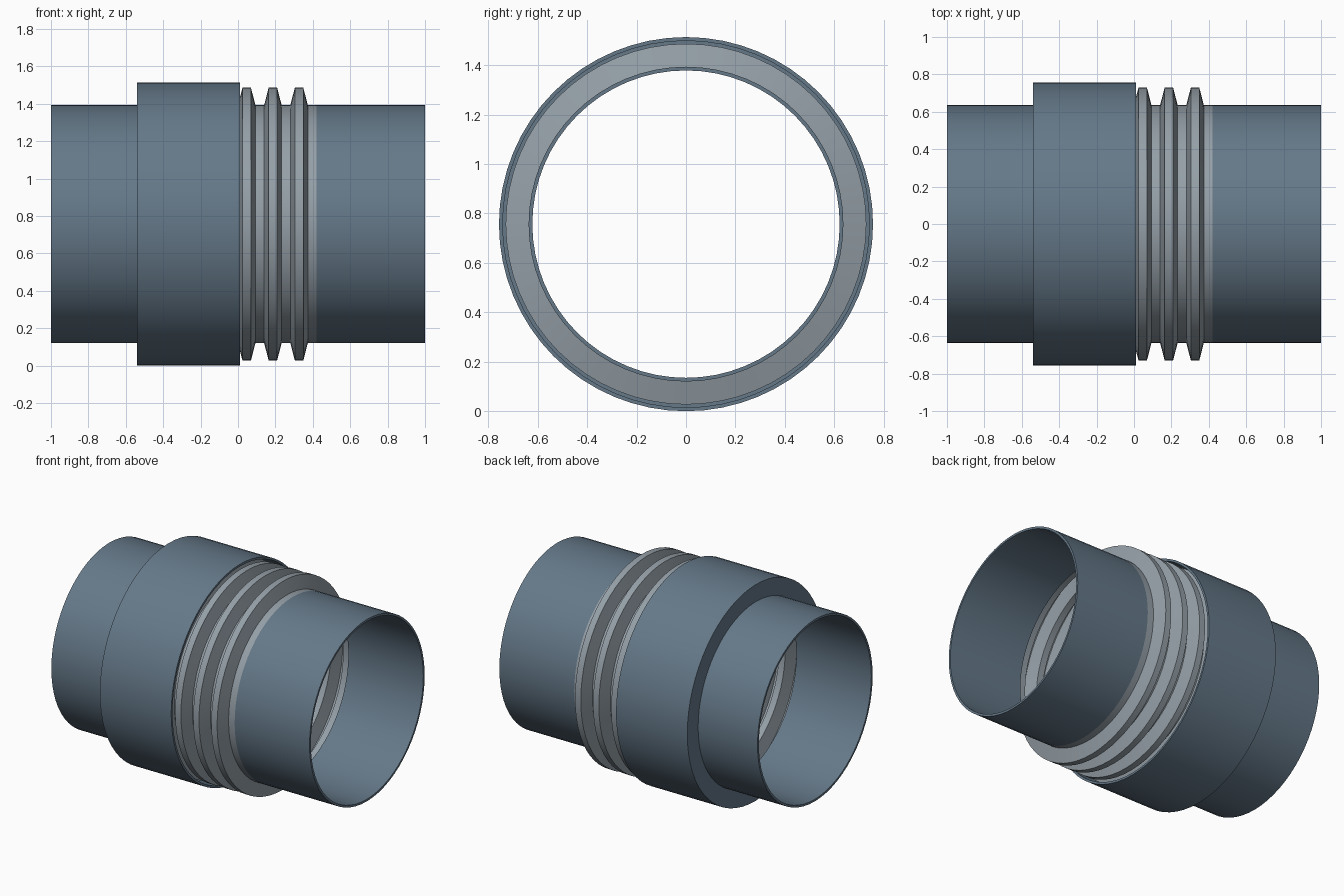
import bpy, bmesh, math

if "Cube" in bpy.data.objects:
    bpy.data.objects.remove(bpy.data.objects["Cube"])

SIDES = 64
AXIS_Z = 0.757


def material(name, color):
    m = bpy.data.materials.new(name)
    m.diffuse_color = color
    m.use_nodes = True
    m.node_tree.nodes["Principled BSDF"].inputs["Base Color"].default_value = m.diffuse_color
    return m


def lathe(name, profile, mat):
    """Spin a closed (x, radius) profile around the horizontal axis."""
    bm = bmesh.new()
    rings = []
    for i in range(SIDES):
        a = 2 * math.pi * i / SIDES
        rings.append([bm.verts.new((x, r * math.sin(a), AXIS_Z + r * math.cos(a)))
                      for x, r in profile])
    n = len(profile)
    for i in range(SIDES):
        a, b = rings[i], rings[(i + 1) % SIDES]
        for j in range(n):
            k = (j + 1) % n
            bm.faces.new((a[j], a[k], b[k], b[j]))
    bmesh.ops.recalc_face_normals(bm, faces=bm.faces)
    mesh = bpy.data.meshes.new(name)
    bm.to_mesh(mesh)
    bm.free()
    ob = bpy.data.objects.new(name, mesh)
    bpy.context.collection.objects.link(ob)
    mesh.materials.append(mat)
    bpy.ops.object.select_all(action='DESELECT')
    ob.select_set(True)
    bpy.context.view_layer.objects.active = ob
    bpy.ops.object.shade_smooth_by_angle(angle=math.radians(20))
    return ob


steel = material("painted_steel", (0.13, 0.19, 0.25, 1))
bare = material("bare_metal", (0.30, 0.35, 0.39, 1))

# Pipe ends
R_OUT, R_IN = 0.637, 0.622
for name, x0, x1 in (("left_pipe", -1.0, -0.42), ("right_pipe", 0.42, 1.0)):
    lathe(name, [(x0, R_OUT), (x1, R_OUT), (x1, R_IN), (x0, R_IN)], steel)

# Bellows: six repeated folds, the left ones hidden under the sleeve
PITCH, CREST, WALL = 0.14, 0.73, 0.006
outer = []
for i in range(6):
    x = -0.42 + i * PITCH
    outer += [(x, R_OUT), (x + 0.024, CREST), (x + 0.069, CREST), (x + 0.093, R_OUT)]
outer.append((0.42, R_OUT))
inner = [(x, r - WALL) for x, r in reversed(outer)]
lathe("bellows", outer + inner, bare)

# Protective sleeve: closed plate on the left, open lip on the right
S_OUT, S_IN = 0.757, 0.742
lathe("outer_sleeve", [(-0.54, R_OUT - 0.005), (-0.54, S_OUT), (0.012, S_OUT),
                       (0.012, S_IN), (-0.525, S_IN), (-0.525, R_OUT - 0.005)], steel)
